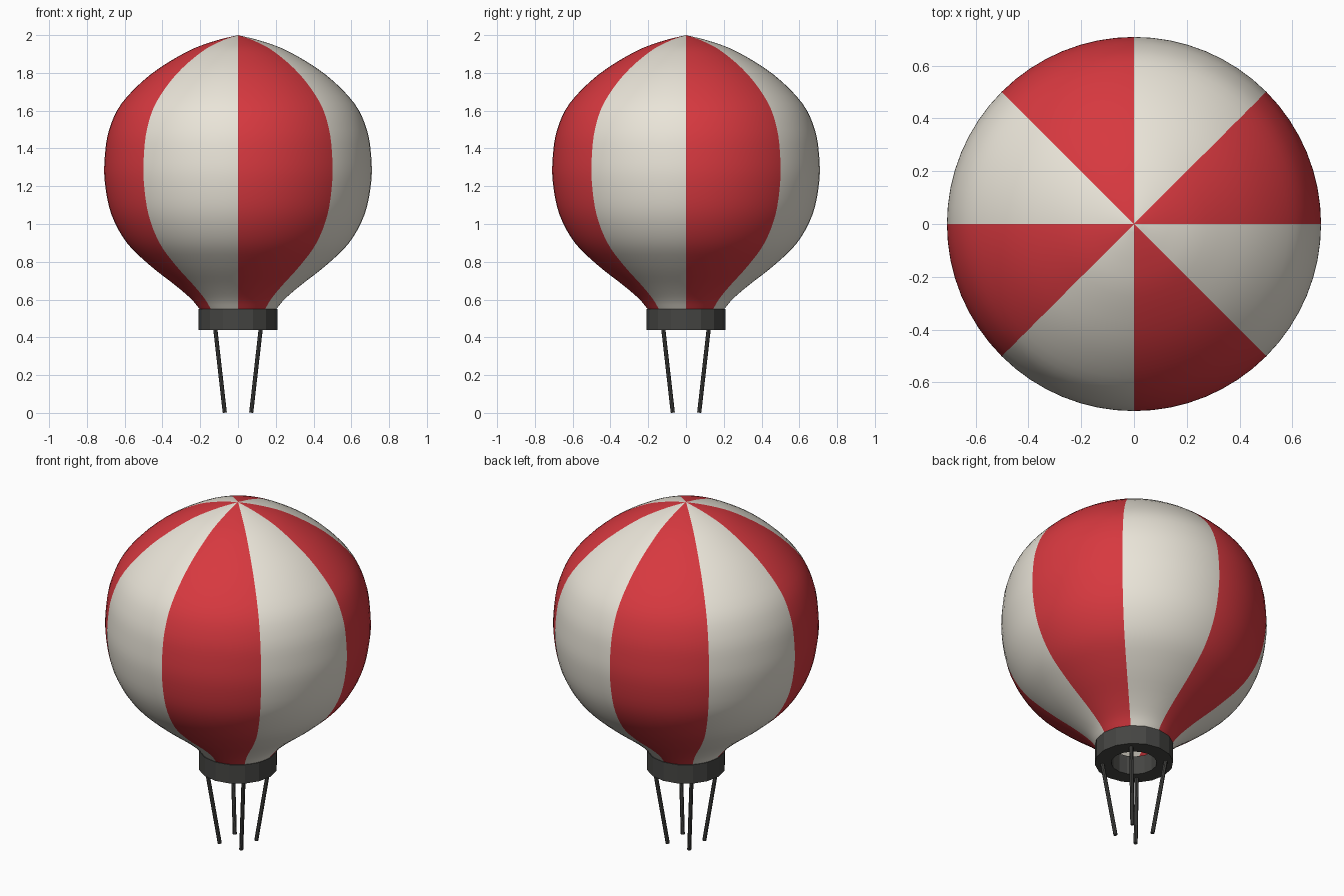
import bpy, bmesh, math
from mathutils import Vector

if "Cube" in bpy.data.objects:
    bpy.data.objects.remove(bpy.data.objects["Cube"])


def material(name, rgb):
    m = bpy.data.materials.new(name)
    m.diffuse_color = (*rgb, 1)
    m.use_nodes = True
    m.node_tree.nodes["Principled BSDF"].inputs["Base Color"].default_value = m.diffuse_color
    return m


red = material("red_cloth", (0.68, 0.04, 0.05))
cream = material("cream_cloth", (0.82, 0.78, 0.69))
dark = material("dark_metal", (0.06, 0.06, 0.056))


def spline(pts, steps):
    """Catmull-Rom curve through the profile points."""
    p = [Vector(q) for q in pts]
    p = [2 * p[0] - p[1]] + p + [2 * p[-1] - p[-2]]
    out = []
    for a, b, c, d in zip(p, p[1:], p[2:], p[3:]):
        for i in range(steps):
            t = i / steps
            out.append(0.5 * (2 * b + (c - a) * t + (2 * a - 5 * b + 4 * c - d) * t**2
                              + (3 * b - a - 3 * c + d) * t**3))
    return out + [p[-2]]


def lathe(name, profile, sides, mats, closed=False, stripes=1):
    """Spin (radius, z) points around z; a zero radius becomes a pole."""
    bm = bmesh.new()
    rings = []
    for r, z in profile:
        if r < 1e-5:
            rings.append([bm.verts.new((0, 0, z))] * sides)
        else:
            rings.append([bm.verts.new((r * math.cos(2 * math.pi * i / sides),
                                        r * math.sin(2 * math.pi * i / sides), z))
                          for i in range(sides)])
    pairs = list(zip(rings, rings[1:]))
    if closed:
        pairs.append((rings[-1], rings[0]))
    for lo, hi in pairs:
        for i in range(sides):
            j = (i + 1) % sides
            quad = list(dict.fromkeys((lo[i], lo[j], hi[j], hi[i])))
            bm.faces.new(quad).material_index = (i * stripes // sides) % len(mats)
    me = bpy.data.meshes.new(name)
    bm.to_mesh(me)
    bm.free()
    for m in mats:
        me.materials.append(m)
    ob = bpy.data.objects.new(name, me)
    bpy.context.collection.objects.link(ob)
    return ob


# Striped envelope, open at the mouth
profile = [(0.20, 0.545), (0.245, 0.60), (0.325, 0.67), (0.465, 0.78), (0.588, 0.90),
           (0.67, 1.05), (0.705, 1.22), (0.705, 1.36), (0.682, 1.50), (0.615, 1.64),
           (0.465, 1.79), (0.275, 1.91), (0.13, 1.967), (0, 2.0)]
envelope = lathe("balloon_envelope", spline(profile, 4), 64, [red, cream], stripes=8)
envelope.data.polygons.foreach_set("use_smooth", [True] * len(envelope.data.polygons))

# Faceted mouth ring
lathe("mouth_ring", [(0.122, 0.44), (0.21, 0.44), (0.21, 0.55), (0.122, 0.55)][::1],
      16, [dark], closed=True)

# Four slanted rods below the ring
for sx in (-1, 1):
    for sy in (-1, 1):
        top = Vector((sx * 0.122, sy * 0.122, 0.46))
        foot = Vector((sx * 0.07, sy * 0.07, 0.002))
        axis = top - foot
        bpy.ops.mesh.primitive_cylinder_add(
            vertices=8, radius=0.011, depth=axis.length, location=(top + foot) / 2,
            rotation=axis.to_track_quat('Z', 'Y').to_euler())
        rod = bpy.context.object
        rod.name = "rod_" + ("left" if sx < 0 else "right") + ("_front" if sy < 0 else "_back")
        rod.data.materials.append(dark)
